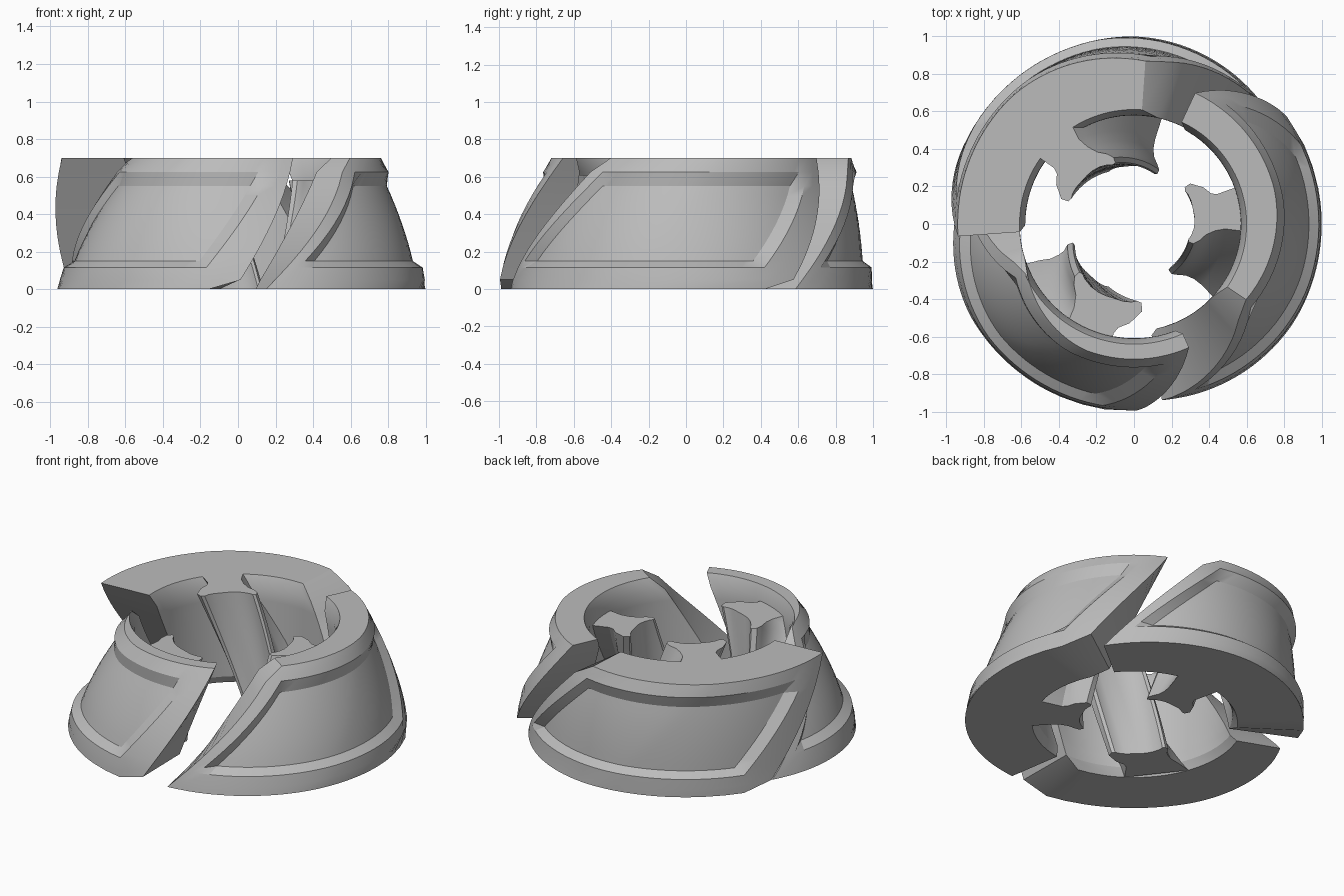
import bpy, bmesh
from math import radians, cos, sin

if "Cube" in bpy.data.objects:
    bpy.data.objects.remove(bpy.data.objects["Cube"])

H = 0.7
metal = bpy.data.materials.new("plain grey")
metal.diffuse_color = (0.5, 0.5, 0.5, 1)
metal.use_nodes = True
metal.node_tree.nodes["Principled BSDF"].inputs["Base Color"].default_value = metal.diffuse_color


def polar(angle, r, z):
    a = radians(angle)
    return (r * cos(a), r * sin(a), z)


def finish(bm, name):
    bmesh.ops.recalc_face_normals(bm, faces=bm.faces)
    mesh = bpy.data.meshes.new(name)
    bm.to_mesh(mesh)
    bm.free()
    mesh.materials.append(metal)
    obj = bpy.data.objects.new(name, mesh)
    bpy.context.collection.objects.link(obj)
    bpy.ops.object.select_all(action='DESELECT')
    obj.select_set(True)
    bpy.context.view_layer.objects.active = obj
    bpy.ops.object.shade_smooth_by_angle(angle=radians(25))


# Curved wall with slanted ends and a recessed outer panel
def wall(name, turn, top_r, bulge, low_end, top_end, inner_r, taper):
    zs = [0, 0.05, 0.115, 0.15] + [0.15 + 0.05 * k for k in range(1, 8)] + [0.55, 0.625, H]
    n = len(zs)
    bm = bmesh.new()
    outer, inner = [], []
    for j, z in enumerate(zs):
        t = z / H
        # end angles, with a chamfer at the upper start and the lower finish
        a0 = -34 if j == n - 1 else -81 + 43 * t
        a1 = low_end + (8 if j else 0)
        a1 += (top_end - low_end - 8) * t
        start = 3.5 + 4 * t
        margin = 14 - 6 * t
        p0, p1 = a0 + start + 4.5, a1 - margin - 4.5
        angles = [a0, a0 + start / 2, a0 + start]
        angles += [p0 + (p1 - p0) * k / 28 for k in range(29)]
        angles += [a1 - margin, a1 - margin / 2, a1]
        m = len(angles)
        ro, ri = [], []
        for i, a in enumerate(angles):
            u = (a - a0) / (a1 - a0)
            r = 1 - (1 - top_r) * t ** bulge
            r -= taper * max(0, 1 - u / 0.5) ** 1.4
            if 3 <= i <= m - 4 and 3 <= j <= n - 3:
                r -= 0.045
            chamfer = 0.03 if j in (0, n - 1) else 0
            ro.append(bm.verts.new(polar(turn + a, r, z)))
            ri.append(bm.verts.new(polar(turn + a, inner_r + chamfer, z)))
        outer.append(ro)
        inner.append(ri)
    for grid in (outer, inner):
        for j in range(n - 1):
            for i in range(m - 1):
                bm.faces.new((grid[j][i], grid[j][i + 1], grid[j + 1][i + 1], grid[j + 1][i]))
    for j in (0, n - 1):
        for i in range(m - 1):
            bm.faces.new((outer[j][i], outer[j][i + 1], inner[j][i + 1], inner[j][i]))
    for i in (0, m - 1):
        for j in range(n - 1):
            bm.faces.new((outer[j][i], outer[j + 1][i], inner[j + 1][i], inner[j][i]))
    finish(bm, name)


# Anvil-shaped inner lug, twisted along its height: (angle, radius)
LUG = [(-12, 0.64), (-11, 0.54), (-13, 0.48), (-17, 0.43), (-23, 0.40), (-27, 0.37),
       (-27, 0.34), (-24, 0.335), (-20, 0.345), (-13, 0.355), (-6, 0.36), (0, 0.36), (7, 0.36),
       (14, 0.365), (20, 0.365), (24, 0.36), (27, 0.37), (27, 0.41), (19, 0.465),
       (13, 0.49), (11, 0.52), (11, 0.64)]


def lug(name, turn, height, twist, flare, low_scale, top_scale):
    bm = bmesh.new()
    rings = []
    steps = 12
    for k in range(steps + 1):
        z = height * k / steps
        low = 1 - z / H
        shift = turn + 14 - twist * low
        s = top_scale + (low_scale - top_scale) * low
        ring = []
        for i, (a, r) in enumerate(LUG):
            # the root stays inside the wall and widens toward the bottom
            a -= flare * low * (1, 1, 0.7, 0.4)[i] if i < 4 else 0
            ring.append(bm.verts.new(polar(a + shift, r if r > 0.6 else r * s, z)))
        rings.append(ring)
    n = len(LUG)
    for lo, hi in zip(rings, rings[1:]):
        for i in range(n):
            bm.faces.new((lo[i], lo[(i + 1) % n], hi[(i + 1) % n], hi[i]))
    bm.faces.new(rings[0])
    bm.faces.new(rings[-1])
    finish(bm, name)


# Three segments, each leaning inward by a different amount
wall("right_wall", 0, 0.77, 1.5, 25, 65, 0.57, 0.05)
wall("back_wall", 120, 0.94, 2.5, 25, 64, 0.58, 0.07)
wall("left_wall", 240, 0.72, 1.5, 21, 54, 0.61, 0.09)
lug("right_lug", 2, 0.58, 42, 5, 0.90, 0.90)
lug("back_lug", 120, H, 42, 5, 0.86, 1.0)
lug("left_lug", 238, 0.61, 28, 12, 1.0, 1.16)
